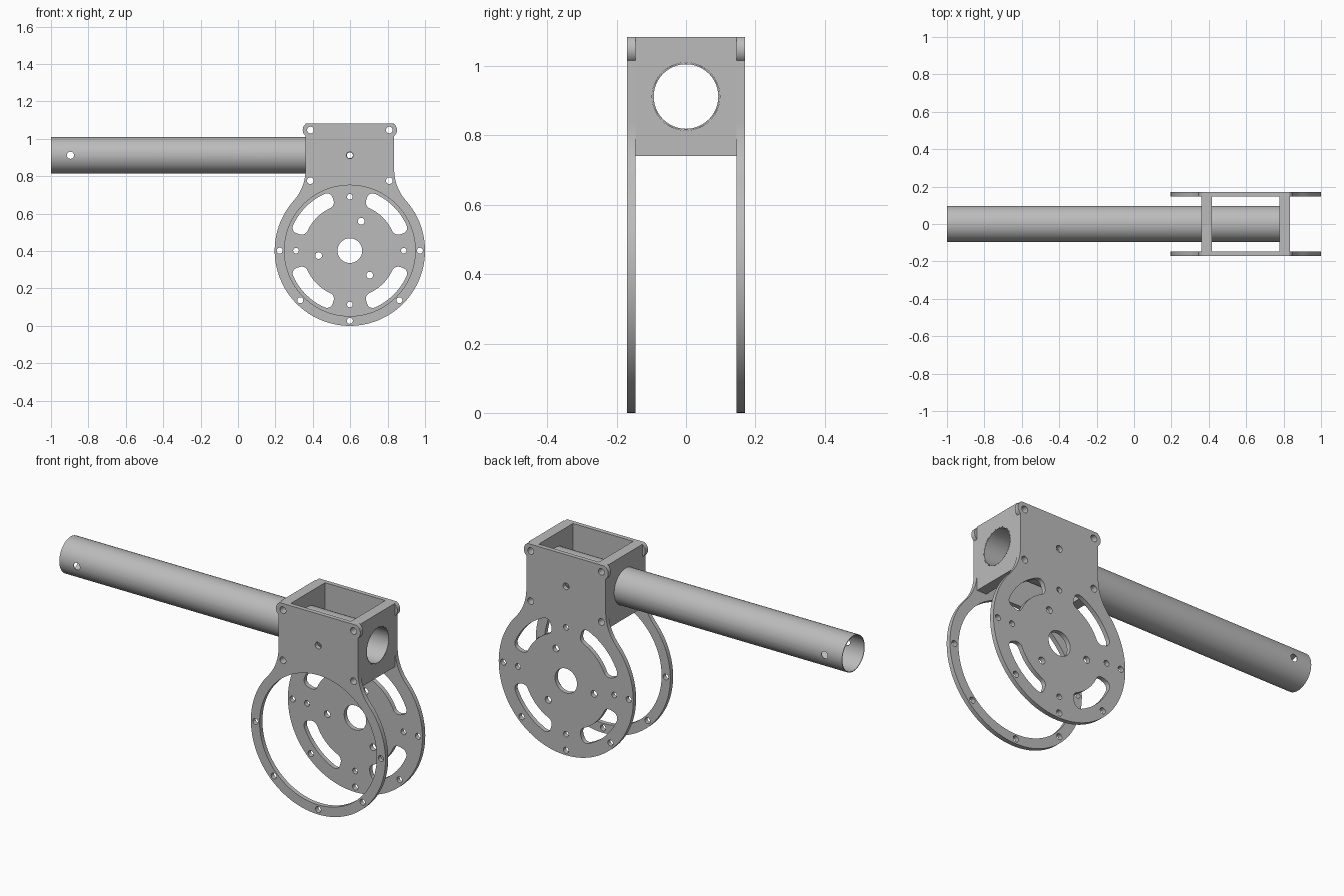
import bpy, bmesh
from math import sin, cos, pi, radians, acos, asin
from mathutils import Matrix

if "Cube" in bpy.data.objects:
    bpy.data.objects.remove(bpy.data.objects["Cube"])

metal = bpy.data.materials.new("grey_metal")
metal.use_nodes = True
GREY = (0.5, 0.5, 0.5, 1)
metal.diffuse_color = GREY
metal.node_tree.nodes["Principled BSDF"].inputs["Base Color"].default_value = GREY

# Shared dimensions
R = 0.402                    # outer radius of the round plates
CX, CZ = 1 - R, R            # centre of the round plates
HW, TOP, BOTTOM = 0.237, 1.083, 0.74
EAR_X, EAR_Z, EAR_R = 0.211, 1.047, 0.041
LOW_Z, TUBE_Z, TUBE_R = 0.776, 0.912, 0.097
PLATE_IN, PLATE_OUT = 0.146, 0.17
WALL = 0.057

ALONG_Y = Matrix(((1, 0, 0, 0), (0, 0, -1, 0), (0, 1, 0, 0), (0, 0, 0, 1)))
ALONG_X = Matrix(((0, 0, 1, 0), (1, 0, 0, 0), (0, 1, 0, 0), (0, 0, 0, 1)))


def arc(x, y, r, a, b, n=24):
    """Points on an arc from angle a to angle b."""
    return [(x + r * cos(a + (b - a) * i / n), y + r * sin(a + (b - a) * i / n))
            for i in range(n + 1)]


def circle(x, y, r, n=24):
    return arc(x, y, r, 0, 2 * pi, n)[:-1]


def prism(name, loops, depth, matrix):
    """Extrude an outline with holes, centred on its plane."""
    curve = bpy.data.curves.new(name, 'CURVE')
    curve.dimensions, curve.fill_mode, curve.extrude = '2D', 'BOTH', depth / 2
    for loop in loops:
        spline = curve.splines.new('POLY')
        spline.points.add(len(loop) - 1)
        for p, (x, y) in zip(spline.points, loop):
            p.co = (x, y, 0, 1)
        spline.use_cyclic_u = True
    source = bpy.data.objects.new(name + "_curve", curve)
    bpy.context.collection.objects.link(source)
    bpy.context.view_layer.update()
    mesh = bpy.data.meshes.new_from_object(
        source.evaluated_get(bpy.context.evaluated_depsgraph_get()))
    bpy.data.objects.remove(source)
    bm = bmesh.new()
    bm.from_mesh(mesh)
    bmesh.ops.remove_doubles(bm, verts=bm.verts, dist=0.00005)
    bmesh.ops.recalc_face_normals(bm, faces=bm.faces)
    bm.transform(matrix)
    bm.to_mesh(mesh)
    bm.free()
    mesh.name = name
    mesh.materials.clear()
    mesh.materials.append(metal)
    obj = bpy.data.objects.new(name, mesh)
    bpy.context.collection.objects.link(obj)
    return obj


def drill(obj, holes):
    """Cut round holes along y, given as (x, z, radius)."""
    for x, z, r in holes:
        cutter = prism("drill", [circle(x, z, r)], 1, ALONG_Y)
        cutter.hide_render = True
        mod = obj.modifiers.new("hole", 'BOOLEAN')
        mod.operation, mod.solver, mod.object = 'DIFFERENCE', 'EXACT', cutter
        bpy.context.view_layer.update()
        mesh = bpy.data.meshes.new_from_object(
            obj.evaluated_get(bpy.context.evaluated_depsgraph_get()))
        obj.modifiers.clear()
        obj.data = mesh
        bpy.data.objects.remove(cutter)


def plate_outline():
    """Round plate blending into a square neck with two ears."""
    fillet = 0.25
    turn = acos((HW + fillet) / (R + fillet))
    half = arc(EAR_X, EAR_Z, EAR_R, asin((TOP - EAR_Z) / EAR_R),
               -acos((HW - EAR_X) / EAR_R), 16)
    half += arc(HW + fillet, CZ + (R + fillet) * sin(turn), fillet, pi, pi + turn, 16)
    half += arc(0, CZ, R, turn, -pi / 2, 48)[1:]
    left = [(-x, z) for x, z in reversed(half[:-1])]
    return [(CX + x, z) for x, z in half + left]


def slot(mid):
    """Curved slot with rounded corners, centred on angle mid."""
    r_in, r_out, c = 0.25, 0.332, 0.032
    half_angle = radians(27)
    points = []
    for r, s, a0 in ((r_out - c, 1, 0), (r_in + c, 1, pi / 2),
                     (r_in + c, -1, pi), (r_out - c, -1, 1.5 * pi)):
        for u, v in arc(0, 0, c, a0, a0 + pi / 2, 6):
            points.append((r + u, s * (half_angle - c / r) + v / r))
    # subdivide the long sides so they follow the arc
    full = []
    for (r0, t0), (r1, t1) in zip(points, points[1:] + points[:1]):
        n = 12 if abs(t1 - t0) > 0.3 else 1
        full += [(r0 + (r1 - r0) * i / n, t0 + (t1 - t0) * i / n) for i in range(n)]
    return [(CX + r * cos(mid + t), CZ + r * sin(mid + t)) for r, t in full]


def bolt_circle(radius, hole, angles):
    return [circle(CX + radius * cos(radians(a)), CZ + radius * sin(radians(a)), hole)
            for a in angles]


# Side plates
screws = [(CX + s * EAR_X, z, 0.018) for s in (-1, 1) for z in (LOW_Z, EAR_Z)]
shared = [plate_outline(), circle(CX, TUBE_Z, 0.018)]
shared += [circle(*s) for s in screws]
shared += bolt_circle(0.375, 0.016, (0, 180, 225, 270, 315))
ring = [circle(CX, CZ, 0.35, 96)]
disc = [circle(CX, CZ, 0.066, 40)]
disc += [slot(radians(a)) for a in (45, 135, 225, 315)]
disc += bolt_circle(0.288, 0.015, (0, 90, 180, 270))
disc += bolt_circle(0.169, 0.018, (69, 189, 309))
middle = (PLATE_IN + PLATE_OUT) / 2
parts = []
for name, cuts, y in (("front_ring_plate", ring, -middle), ("back_disc_plate", disc, middle)):
    parts.append(prism(name, shared + cuts, PLATE_OUT - PLATE_IN,
                       Matrix.Translation((0, y, 0)) @ ALONG_Y))

# Clamp blocks between the plates, bored for the tube and drilled for screws
block = [(-PLATE_IN, BOTTOM), (PLATE_IN, BOTTOM), (PLATE_IN, TOP), (-PLATE_IN, TOP)]
for name, s in (("right_block", -1), ("left_block", 1)):
    obj = prism(name, [block, circle(0, TUBE_Z, TUBE_R + 0.0005, 64)], WALL,
                Matrix.Translation((CX + s * (HW - WALL / 2), 0, 0)) @ ALONG_X)
    drill(obj, [h for h in screws if (h[0] - CX) * s > 0])
    parts.append(obj)

# Long tube, cross drilled at its free end and in the clamp
end = CX + HW
tube = prism("tube", [circle(0, TUBE_Z, TUBE_R, 64), circle(0, TUBE_Z, TUBE_R - 0.004, 64)],
             end + 1, Matrix.Translation(((end - 1) / 2, 0, 0)) @ ALONG_X)
drill(tube, [(-0.896, TUBE_Z, 0.019), (CX, TUBE_Z, 0.016)])
parts.append(tube)

# Smooth curved walls, keep edges sharp
bpy.ops.object.select_all(action='DESELECT')
for obj in parts:
    obj.select_set(True)
bpy.context.view_layer.objects.active = tube
bpy.ops.object.shade_smooth_by_angle(angle=radians(30))
